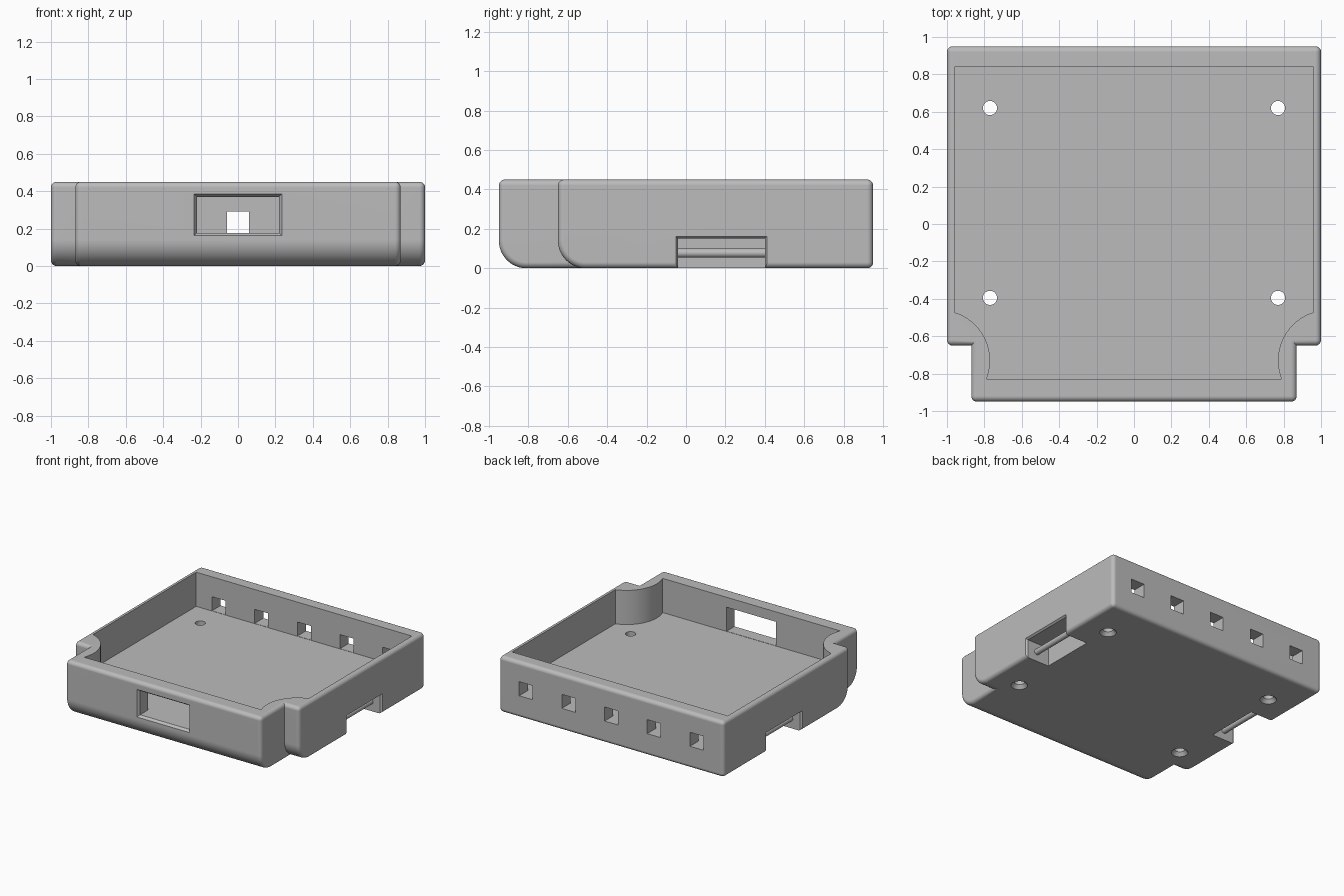
import bpy, bmesh, math

cube = bpy.data.objects.get("Cube")
if cube:
    bpy.data.objects.remove(cube, do_unlink=True)

FLOOR, TOP = 0.175, 0.45

grey = bpy.data.materials.new("matte grey")
grey.use_nodes = True
grey.diffuse_color = (0.5, 0.5, 0.5, 1)
for node in grey.node_tree.nodes:
    if node.type == 'BSDF_PRINCIPLED':
        node.inputs["Base Color"].default_value = grey.diffuse_color


def make_object(name, bm):
    bmesh.ops.recalc_face_normals(bm, faces=bm.faces[:])
    mesh = bpy.data.meshes.new(name)
    bm.to_mesh(mesh)
    bm.free()
    mesh.materials.append(grey)
    obj = bpy.data.objects.new(name, mesh)
    bpy.context.collection.objects.link(obj)
    return obj


def prism(name, points, offset):
    """Extrude a closed outline of 3D points along an offset."""
    bm = bmesh.new()
    face = bm.faces.new([bm.verts.new(p) for p in points])
    out = bmesh.ops.extrude_face_region(bm, geom=[face])
    verts = [g for g in out["geom"] if isinstance(g, bmesh.types.BMVert)]
    bmesh.ops.translate(bm, verts=verts, vec=offset)
    return make_object(name, bm)


def box(name, lo, hi, flare_axis=None, side=1, flare=0.0):
    """Box between two corners; one end can be widened by flare."""
    bm = bmesh.new()
    bmesh.ops.create_cube(bm, size=2)
    for v in bm.verts:
        signs = v.co.copy()
        for i in range(3):
            v.co[i] = lo[i] if signs[i] < 0 else hi[i]
            if flare_axis is not None and i != flare_axis and signs[flare_axis] * side > 0:
                v.co[i] += flare * signs[i]
    return make_object(name, bm)


def cone(name, x, y, z0, z1, r0, r1, segments=32):
    bm = bmesh.new()
    bmesh.ops.create_cone(bm, cap_ends=True, segments=segments,
                          radius1=r0, radius2=r1, depth=z1 - z0)
    bmesh.ops.translate(bm, verts=bm.verts[:], vec=(x, y, (z0 + z1) / 2))
    return make_object(name, bm)


def apply_modifier(obj, kind, **settings):
    mod = obj.modifiers.new(kind.title(), kind)
    for key, value in settings.items():
        setattr(mod, key, value)
    bpy.ops.object.select_all(action='DESELECT')
    bpy.context.view_layer.objects.active = obj
    obj.select_set(True)
    bpy.ops.object.modifier_apply(modifier=mod.name)


def combine(obj, other, operation='DIFFERENCE'):
    other.hide_render = True
    apply_modifier(obj, 'BOOLEAN', object=other, operation=operation, solver='EXACT')
    bpy.data.objects.remove(other, do_unlink=True)


def rounded_block(name, half_width, front, back, radius=0.14):
    """Side profile with a large round along the lower front edge."""
    outline = [(-half_width, back, 0), (-half_width, back, TOP), (-half_width, front, TOP)]
    for i in range(13):
        a = math.radians(180 + 7.5 * i)
        outline.append((-half_width, front + radius + radius * math.cos(a),
                        radius + radius * math.sin(a)))
    block = prism(name, outline, (2 * half_width, 0, 0))
    apply_modifier(block, 'BEVEL', width=0.03, segments=5, limit_method='ANGLE',
                   angle_limit=math.radians(30), use_clamp_overlap=False)
    return block


# Outer shell: wide rear block with a narrower nose
tray = rounded_block("tray", 1.0, -0.65, 0.95)
combine(tray, rounded_block("nose", 0.87, -0.95, 0.0), 'UNION')

# Open cavity with curved front corners
start = math.atan2(0.258, -0.08)
end = math.atan2(-0.1, -0.251) + 2 * math.pi
arc = []
for i in range(25):
    a = start + (end - start) * i / 24
    arc.append((1.04 + 0.27 * math.cos(a), -0.73 + 0.27 * math.sin(a), FLOOR))
right_half = [(0.96, 0.84, FLOOR)] + arc
left_half = [(-x, y, z) for x, y, z in reversed(right_half)]
combine(tray, prism("cavity", right_half + left_half, (0, 0, 0.5)))

# Front window with a flared outer rim
sill = FLOOR + 0.002
combine(tray, box("window", (-0.22, -1.1, sill), (0.22, -0.7, 0.37)))
combine(tray, box("window_rim", (-0.22, -0.955, sill), (0.22, -0.93, 0.37), 1, -1, 0.018))

# Row of square ports in the back wall
for i in range(-2, 3):
    x = 0.38 * i
    combine(tray, box("port", (x - 0.06, 0.75, sill), (x + 0.06, 1.1, 0.29)))

# Strap pockets under both sides
for side in (-1, 1):
    xs = sorted((side * 0.79, side * 1.1))
    combine(tray, box("pocket", (xs[0], -0.04, -0.15), (xs[1], 0.40, 0.15)))
    xs = sorted((side * 0.985, side * 1.003))
    combine(tray, box("pocket_rim", (xs[0], -0.04, -0.15), (xs[1], 0.40, 0.15),
                      0, side, 0.013))

# Screw holes, widened underneath
for x in (-0.77, 0.77):
    for y in (-0.395, 0.62):
        combine(tray, cone("hole", x, y, -0.1, 0.3, 0.038, 0.038))
        combine(tray, cone("countersink", x, y, -0.01, 0.03, 0.07, 0.036))

# Strap bars across the pockets
bars = []
for side, label in ((1, "left"), (-1, "right")):
    bm = bmesh.new()
    bmesh.ops.create_cone(bm, cap_ends=True, segments=24, radius1=0.023,
                          radius2=0.023, depth=0.46)
    for v in bm.verts:
        v.co = (side * 0.9 + v.co.x, 0.18 + v.co.z, 0.077 + v.co.y)
    bars.append(make_object(label + "_strap_bar", bm))

# Smooth rounded edges, crisp corners
for obj in [tray] + bars:
    bpy.ops.object.select_all(action='DESELECT')
    bpy.context.view_layer.objects.active = obj
    obj.select_set(True)
    bpy.ops.object.shade_smooth_by_angle(angle=math.radians(30))
    weighted = obj.modifiers.new("Weighted Normal", 'WEIGHTED_NORMAL')
    weighted.keep_sharp = True
